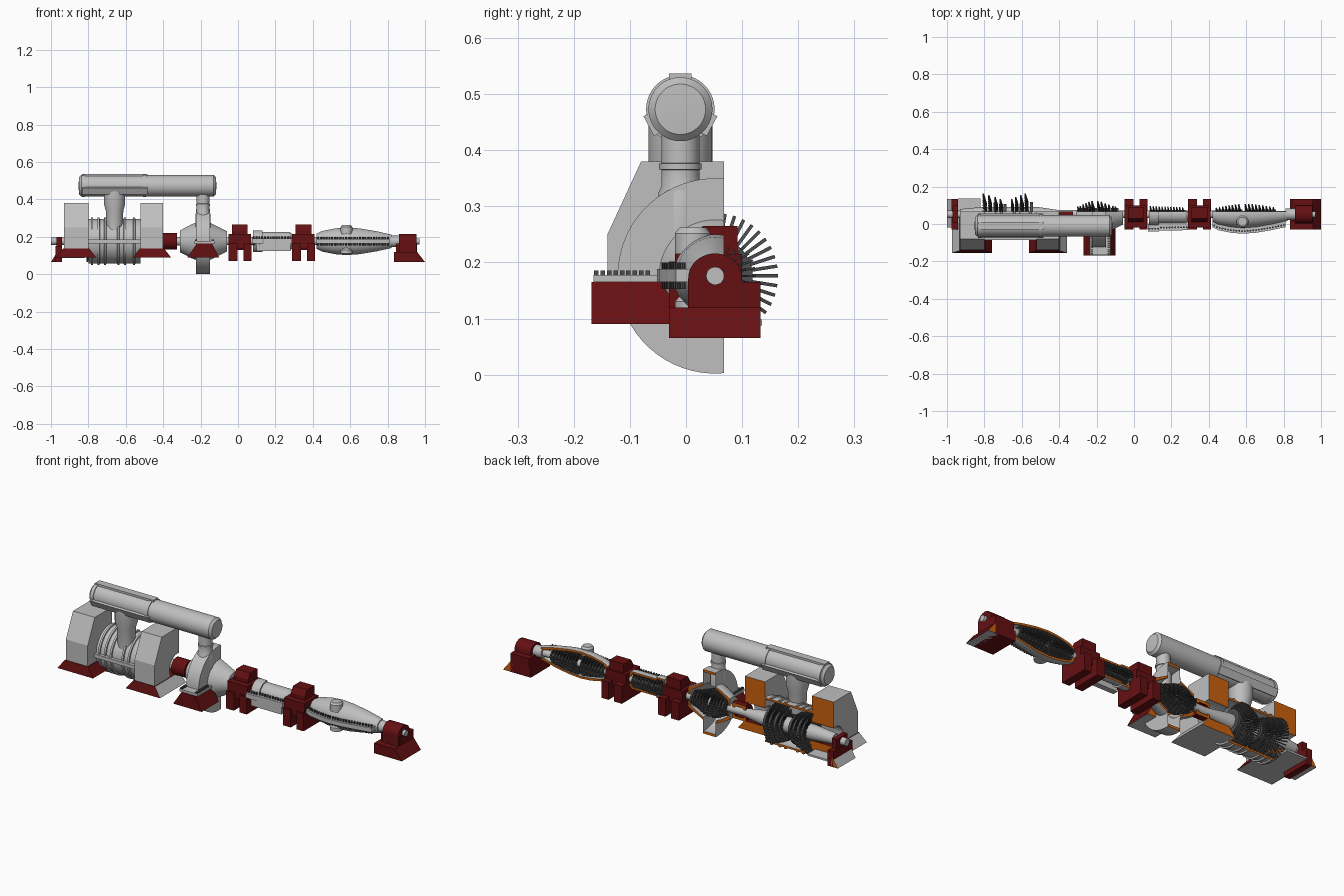
import bpy, bmesh, math
from mathutils import Vector, Matrix

if "Cube" in bpy.data.objects:
    bpy.data.objects.remove(bpy.data.objects["Cube"])

AY, AZ, CUT = 0.052, 0.176, 0.068      # shaft axis and section plane


def mat(name, r, g, b):
    m = bpy.data.materials.new(name)
    m.diffuse_color = (r, g, b, 1)
    m.use_nodes = True
    m.node_tree.nodes["Principled BSDF"].inputs["Base Color"].default_value = m.diffuse_color
    return m


GREY = mat("light grey casing", 0.52, 0.52, 0.52)
DARK = mat("dark grey blades", 0.075, 0.075, 0.08)
RED = mat("dark red bearing", 0.13, 0.005, 0.006)
CUTC = mat("orange section", 0.6, 0.12, 0.004)


def finish(name, bm, *mats, smooth=True):
    bmesh.ops.recalc_face_normals(bm, faces=bm.faces)
    me = bpy.data.meshes.new(name)
    bm.to_mesh(me)
    bm.free()
    for m in mats:
        me.materials.append(m)
    ob = bpy.data.objects.new(name, me)
    bpy.context.collection.objects.link(ob)
    if smooth:
        bpy.ops.object.select_all(action='DESELECT')
        ob.select_set(True)
        bpy.context.view_layer.objects.active = ob
        bpy.ops.object.shade_smooth_by_angle(angle=math.radians(30))
    return ob


def add_box(bm, x0, x1, y0, y1, z0, z1, rot=None):
    m = Matrix.Translation(((x0 + x1) / 2, (y0 + y1) / 2, (z0 + z1) / 2)) @ Matrix.Diagonal((x1 - x0, y1 - y0, z1 - z0, 1))
    bmesh.ops.create_cube(bm, size=1, matrix=(rot @ m) if rot else m)


def boxes(name, m, *dims):
    bm = bmesh.new()
    for d in dims:
        add_box(bm, *d)
    return finish(name, bm, m, smooth=False)


def prism(bm, pts, a, b, axis):
    """Extrude a 2D outline along x ((y,z) points) or along z ((x,y) points)."""
    place = (lambda p, h: (h, p[0], p[1])) if axis == 'x' else (lambda p, h: (p[0], p[1], h))
    lo = [bm.verts.new(place(p, a)) for p in pts]
    hi = [bm.verts.new(place(p, b)) for p in pts]
    n = len(pts)
    bm.faces.new(lo)
    bm.faces.new(hi[::-1])
    for i in range(n):
        bm.faces.new((lo[i], lo[(i + 1) % n], hi[(i + 1) % n], hi[i]))


def lathe(name, prof, m=GREY, seg=48, cut=False, closed=True, turn=None):
    """Revolve (along, radius) points round the shaft axis, optionally sectioned."""
    bm = bmesh.new()
    rings = [[bm.verts.new((x, AY + r * math.cos(t), AZ + r * math.sin(t)))
              for t in (2 * math.pi * (k + .5) / seg for k in range(seg))] for x, r in prof]
    for i in range(len(prof)):
        a, b = rings[i], rings[(i + 1) % len(prof)]
        for k in range(seg):
            bm.faces.new((a[k], a[(k + 1) % seg], b[(k + 1) % seg], b[k]))
    bmesh.ops.remove_doubles(bm, verts=bm.verts, dist=1e-6)
    bmesh.ops.recalc_face_normals(bm, faces=bm.faces)
    if cut:
        r = bmesh.ops.bisect_plane(bm, geom=bm.verts[:] + bm.edges[:] + bm.faces[:], dist=1e-6,
                                   plane_co=(0, CUT, 0), plane_no=(0, 1, 0), clear_outer=True)
        old = set(bm.faces)
        edges = [e for e in r['geom_cut'] if isinstance(e, bmesh.types.BMEdge)]
        bmesh.ops.triangle_fill(bm, edges=edges, normal=(0, 1, 0), use_beauty=True)
        for f in bm.faces:
            if f not in old:
                f.material_index = 1
    if turn:
        bm.transform(turn @ Matrix.Translation((0, -AY, -AZ)))
    return finish(name, bm, m, CUTC)


def shell(name, outer, t=0.012, m=GREY):
    """Hollow casing with end walls and shaft holes, cut open at the back."""
    x0, x1 = outer[0][0], outer[-1][0]
    inner = [(min(max(x, x0 + t), x1 - t), r - t) for x, r in outer]
    h = 0.024
    lathe(name, outer + [(x1, h), (x1 - t, h)] + inner[::-1] + [(x0 + t, h), (x0, h)], m, 64, True)


def rotor(name, stages, width=0.008):
    """Rows of radial blades: (x, hub radius, tip radius, count)."""
    bm = bmesh.new()
    for x, r0, r1, n in stages:
        for k in range(n):
            rot = Matrix.Translation((x, AY, AZ)) @ Matrix.Rotation(2 * math.pi * k / n, 4, 'X') @ Matrix.Rotation(0.3, 4, 'Z')
            add_box(bm, -width / 2, width / 2, r0 - .004, r1, -r1 * .026, r1 * .026, rot)
    finish(name, bm, DARK, smooth=False)


def discs(name, stages, w):
    for i, (x, r0, r1, n) in enumerate(stages):
        lathe(f"{name}_{i}", [(x - w, 0), (x - w, r0), (x + w, r0), (x + w, 0)], DARK, 32)


def frustum(name, bot, top, z0, z1, grey_dir=0):
    bm = bmesh.new()
    v = [bm.verts.new((x, y, z)) for (x0, x1, y0, y1), z in ((bot, z0), (top, z1))
         for x, y in ((x0, y0), (x1, y0), (x1, y1), (x0, y1))]
    for f in ((0, 1, 2, 3), (4, 5, 6, 7), (0, 1, 5, 4), (1, 2, 6, 5), (2, 3, 7, 6), (3, 0, 4, 7)):
        bm.faces.new([v[i] for i in f])
    bmesh.ops.recalc_face_normals(bm, faces=bm.faces)
    for f in bm.faces:
        if f.normal.x * grey_dir > .3 or f.normal.z < -.9:
            f.material_index = 1
        if f.normal.y > .9:
            f.material_index = 2
    finish(name, bm, RED, GREY, CUTC, smooth=False)


# Shaft running the full length, thicker inside the low pressure stage
lathe("main_shaft", [(-1, 0), (-1, .02), (-.93, .02), (-.93, .028), (-.8, .04), (-.52, .04), (-.4, .022),
                     (-.3, .022), (.82, .018), (.97, .016), (.97, 0)])

# Low pressure turbine: ribbed casing, hoods and bases
lp = [(-.80, .12)]
for x in (-.78, -.745, -.71, -.64, -.605, -.555):
    lp += [(x - .006, .12), (x - .005, .127), (x + .005, .127), (x + .006, .12)]
lp += [(-.52, .12)]
lathe("low_pressure_casing", lp + [(-.52, .11), (-.80, .11)], GREY, 64, True)
st = [(-.66 + s * d, .05 + d * .15, r, n) for s in (-1, 1)
      for d, r, n in ((.03, .085, 40), (.055, .096, 40), (.085, .107, 40), (.112, .116, 40))]
rotor("low_pressure_blades", st)
discs("low_pressure_disc", st, .007)
for side, x0, x1 in ((-1, -.93, -.80), (1, -.52, -.40)):
    tag = "left" if side < 0 else "right"
    bm = bmesh.new()
    arc = [(AY + .065 * math.cos(t), AZ + .065 * math.sin(t)) for t in
           (math.radians(76 + i * (284 - 76) / 16) for i in range(17))]
    arc[0], arc[-1] = (CUT, arc[0][1]), (CUT, arc[-1][1])
    prism(bm, [(CUT, .09), (-.14, .09), (-.14, .25), (-.08, .38), (CUT, .38)] + arc, x0, x1, 'x')
    bmesh.ops.recalc_face_normals(bm, faces=bm.faces)
    for f in bm.faces:
        if f.normal.y > .9 and all(abs(v.co.y - CUT) < 1e-4 for v in f.verts):
            f.material_index = 1
    finish(tag + "_exhaust_hood", bm, GREY, CUTC, smooth=False)
    frustum(tag + "_hood_base", (x0 - .042, x1 + .042, -.155, CUT), (x0 - .004, x1 + .004, -.143, CUT), .09, .138, side)
boxes("hood_rear_plate", GREY, (-.94, -.82, CUT, .135, .088, .098))
boxes("low_pressure_flange", GREY, (-.80, -.52, -.085, -.055, .165, .185))

# Left end bearing with grey toe
boxes("left_bearing", RED, (-.975, -.94, -.03, .133, .065, .15), (-.97, -.942, .005, .1, .15, .2))
frustum("left_bearing_toe", (-1, -.96, -.02, .133), (-.972, -.96, -.02, .133), .065, .11, -1)
# Bearing sleeve between low and intermediate stages
shell("bearing_sleeve", [(-.405, .045), (-.325, .045)], .014, RED)

# Intermediate pressure turbine
shell("intermediate_casing", [(-.31, .058), (-.25, .09), (-.2251, .1), (-.225, .174), (-.15, .174),
                              (-.1499, .1), (-.12, .085), (-.06, .055)], .013)
st = [(-.188 + s * d, .035, r, 32) for s in (-1, 1)
      for d, r in ((.015, .075), (.033, .07), (.051, .062), (.069, .055), (.087, .047), (.1, .043))]
rotor("intermediate_blades", st)
discs("intermediate_disc", st, .005)
frustum("intermediate_pedestal", (-.27, -.10, -.168, -.02), (-.22, -.14, -.168, -.02), .09, .165)
boxes("pedestal_flange", GREY, (-.235, -.125, -.165, -.045, .165, .178))
boxes("pedestal_bolts", DARK, *[(x - .006, x + .006, y - .004, y + .004, .178, .186)
                                for x in (-.225, -.135) for y in (-.16 + i * .0115 for i in range(9))])


def flange(name, outer, z0, z1, w, n):
    """Bolted flange band following the front of a casing."""
    bm = bmesh.new()
    out = [(x, AY - r - w) for x, r in outer]
    prism(bm, out + [(x, AY - r + .008) for x, r in outer[::-1]], z0, z1, 'z')
    finish(name, bm, GREY, smooth=False)
    bm = bmesh.new()
    a, b = outer[0][0] + .008, outer[-1][0] - .008
    for i in range(n):
        x = a + (b - a) * i / (n - 1)
        for (xa, ra), (xb, rb) in zip(outer, outer[1:]):
            if xa <= x <= xb:
                y = AY - (ra + (rb - ra) * (x - xa) / (xb - xa)) - w * .55
                bmesh.ops.create_cone(bm, cap_ends=True, segments=8, radius1=.005, radius2=.005, depth=z1 - z0 + .024,
                                      matrix=Matrix.Translation((x, y, (z0 + z1) / 2)))
                break
    finish(name + "_bolts", bm, DARK)


# High pressure turbine
hp = [(.08, .058), (.13, .058), (.1301, .05), (.275, .05), (.29, .04)]
shell("high_pressure_casing", hp, .01)
flange("high_pressure_flange", [(.075, .058), (.13, .058), (.14, .052), (.29, .05)], .165, .19, .035, 14)
boxes("high_pressure_skirt", GREY, (.1, .28, -.03, 0, .125, .165))
st = [(.1 + i * .0155, .024, .046 - i * .0006, 28) for i in range(12)]
rotor("high_pressure_blades", st, .006)
discs("high_pressure_disc", st, .004)

# Long end turbine with spindle casing
sp = [(.42, .04), (.45, .055), (.52, .069), (.58, .074), (.65, .069), (.74, .054), (.78, .045), (.82, .036)]
shell("spindle_casing", sp, .011)
flange("spindle_flange", sp[:-1] + [(.81, .04)], .165, .188, .03, 26)
st = [(.45 + i * .018, .026, .036 + .022 * math.sin(math.pi * i / 18), 28) for i in range(18) if i != 8]
rotor("spindle_blades", st, .007)
discs("spindle_disc", st, .004)
UP = Matrix.Rotation(-math.pi / 2, 4, 'Y')       # turns the x axis upright
for nm, z0, z1 in (("upper_port", .215, .262), ("lower_port", .11, .14)):
    lathe(nm, [(z0, 0), (z0, .032), (z1 - .01, .032), (z1, .024), (z1, 0)], GREY, 24,
          turn=Matrix.Translation((.58, .012, 0)) @ UP)

# Split bearing housings on paired legs
for i, x in enumerate((.01, .35)):
    bm = bmesh.new()
    prism(bm, [(.012, .13), (.012, .235), (.03, .265), (.092, .265), (.092, .13)], x - .042, x + .042, 'x')
    add_box(bm, x - .06, x + .06, -.02, .1, .135, .215)
    for a, b in ((-.06, -.014), (.02, .063)):
        add_box(bm, x + a, x + b, -.03, .133, .07, .165)
    finish(f"bearing_housing_{i}", bm, RED, smooth=False)

# Right end bearing with arched cap and sloping toe
bm = bmesh.new()
arch = [(AY + .048 * math.cos(t), .172 + .044 * math.sin(t)) for t in (math.pi * k / 20 for k in range(21))]
prism(bm, arch + [(.004, .1), (.1, .1)], .86, .955, 'x')
add_box(bm, .835, .955, -.03, .133, .065, .12)
add_box(bm, .845, .957, .015, .133, .065, .165)
finish("right_bearing", bm, RED)
frustum("right_bearing_toe", (.94, 1, -.03, .133), (.94, .957, -.03, .133), .065, .12)
lathe("right_seal_ring", [(.81, .0), (.81, .03), (.86, .03), (.86, 0)], GREY, 32)

# Crossover pipe above with collars, stiffener bars and two risers
PIPE = Matrix.Translation((0, -.01, .473))
pp = [(-.853, 0), (-.85, .045), (-.838, .057)]
for x in (-.825, -.50):
    pp += [(x - .008, .057), (x - .0079, .061), (x + .008, .061), (x + .0081, .057)]
lathe("crossover_pipe", pp + [(-.13, .057), (-.118, .045), (-.115, 0)], turn=PIPE)
bm = bmesh.new()
for a in (0, 118, -118):
    add_box(bm, -.835, -.485, -.02, .02, .05, .064, PIPE @ Matrix.Rotation(math.radians(a), 4, 'X'))
finish("pipe_stiffener_bars", bm, GREY, smooth=False)
lathe("large_riser", [(.23, 0), (.23, .042), (.34, .047), (.375, .057), (.46, .057), (.46, 0)],
      turn=Matrix.Translation((-.66, -.01, 0)) @ UP)
lathe("small_riser", [(.25, 0), (.25, .039), (.325, .039), (.335, .034), (.365, .034), (.366, .038), (.376, .038),
                      (.377, .034), (.45, .034), (.45, 0)], turn=Matrix.Translation((-.187, -.01, 0)) @ UP)
